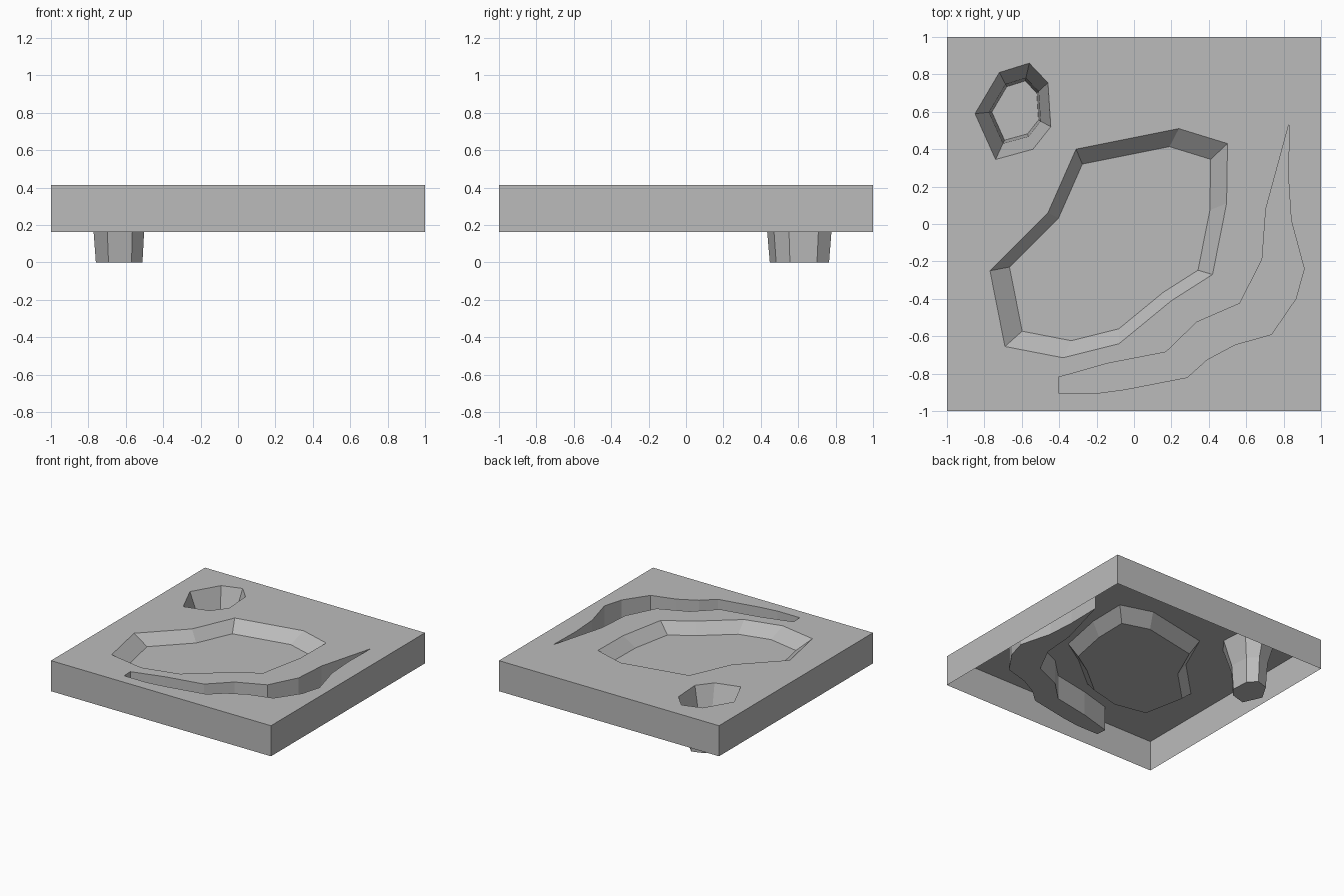
import bpy
import bmesh
from mathutils import Vector

default_cube = bpy.data.objects.get("Cube")
if default_cube:
    bpy.data.objects.remove(default_cube, do_unlink=True)

TOP = .413
UNDERSIDE = .162

stone_grey = bpy.data.materials.new("stone_grey")
stone_grey.use_nodes = True
stone_grey.diffuse_color = (.5, .5, .5, 1)
shader = next(node for node in stone_grey.node_tree.nodes if node.type == "BSDF_PRINCIPLED")
shader.inputs["Base Color"].default_value = stone_grey.diffuse_color
shader.inputs["Roughness"].default_value = .8

# Outlines, all counter-clockwise seen from above
square_outline = [(-1, -1), (1, -1), (1, 1), (-1, 1)]
basin_outline = [
    (-.31, .4), (-.46, .06), (-.77, -.25), (-.69, -.655), (-.38, -.715), (-.08, -.64),
    (.2, -.41), (.42, -.27), (.495, .11), (.5, .43), (.24, .51)]
pit_outline = [
    (-.85, .59), (-.74, .345), (-.54, .4), (-.445, .52), (-.46, .755), (-.56, .86), (-.72, .81)]
trench_outline = [
    (.83, .54), (.705, .08), (.685, -.19), (.565, -.425), (.335, -.525), (.17, -.685),
    (-.14, -.745), (-.405, -.82), (-.4, -.905), (-.2, -.905), (-.05, -.885), (.285, -.82),
    (.39, -.725), (.54, -.645), (.735, -.59), (.865, -.4), (.91, -.24), (.84, .02), (.825, .25)]


def add_ring(mesh, outline, z, scale=1, centre=(0, 0)):
    """Place an outline at a height, scaled about a centre."""
    middle = Vector(centre)
    ring = []
    for point in outline:
        flat = middle + (Vector(point) - middle) * scale
        ring.append(mesh.verts.new((flat.x, flat.y, z)))
    return ring


def bridge(mesh, upper, lower, outward):
    """Join two rings with quads facing outward or inward."""
    for i in range(len(upper)):
        j = (i + 1) % len(upper)
        quad = [lower[i], lower[j], upper[j], upper[i]]
        mesh.faces.new(quad if outward else reversed(quad))


def finish(mesh, name):
    data = bpy.data.meshes.new(name)
    mesh.to_mesh(data)
    mesh.free()
    data.materials.append(stone_grey)
    part = bpy.data.objects.new(name, data)
    bpy.context.collection.objects.link(part)


def recess(name, outline, levels, centre=(0, 0)):
    """Sink an outline through (height, scale) levels and close its floor."""
    mesh = bmesh.new()
    upper = add_ring(mesh, outline, TOP)
    for z, scale in levels:
        lower = add_ring(mesh, outline, z, scale, centre)
        bridge(mesh, upper, lower, outward=False)
        upper = lower
    mesh.faces.new(upper)
    finish(mesh, name)


# Slab top with three openings
mesh = bmesh.new()
edges = []
for outline in (square_outline, basin_outline, pit_outline, trench_outline):
    ring = add_ring(mesh, outline, TOP)
    edges += [mesh.edges.new((ring[i - 1], ring[i])) for i in range(len(ring))]
bmesh.ops.triangle_fill(mesh, use_beauty=True, use_dissolve=False, edges=edges, normal=(0, 0, 1))
for face in mesh.faces:
    face.normal_update()
    if face.normal.z < 0:
        face.normal_flip()
finish(mesh, "slab_top")

# Slab sides, open underneath
mesh = bmesh.new()
bridge(mesh, add_ring(mesh, square_outline, TOP), add_ring(mesh, square_outline, UNDERSIDE), outward=True)
finish(mesh, "slab_sides")

# Shallow basin, deep pit and curved trench
recess("shallow_basin", basin_outline, [(TOP - .09, .847)], centre=(-.088, -.12))
recess("deep_pit", pit_outline, [(TOP - .21, .68), (0, .615)], centre=(-.616, .613))
recess("curved_trench", trench_outline, [(TOP - .2, 1)])
